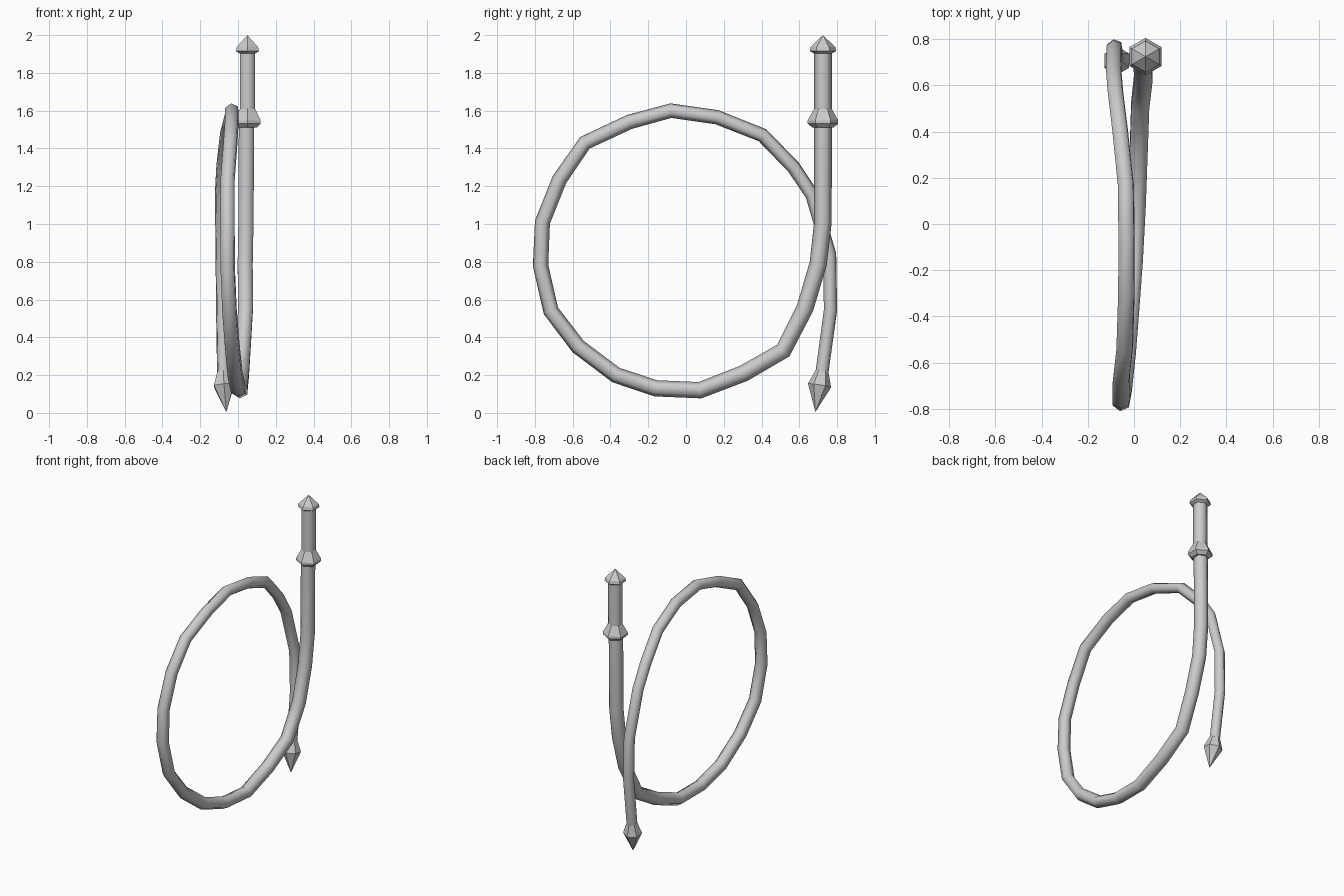
import bpy, bmesh, math
from mathutils import Vector

if "Cube" in bpy.data.objects:
    bpy.data.objects.remove(bpy.data.objects["Cube"])

SIDES = 6


def sweep(name, stations, smooth=False):
    """Sweep a hexagon along (x, y, z, radius) stations; radius 0 makes a point."""
    pts = [Vector(s[:3]) for s in stations]
    bm = bmesh.new()
    normal, prev_t, prev = Vector((0, 1, 0)), None, None
    for i, (p, s) in enumerate(zip(pts, stations)):
        a = (p - pts[i - 1]).normalized() if i else Vector()
        b = (pts[i + 1] - p).normalized() if i < len(pts) - 1 else Vector()
        t = (a + b).normalized()
        if prev_t is not None:
            normal = prev_t.rotation_difference(t) @ normal
        normal = (normal - t * normal.dot(t)).normalized()
        prev_t, side = t, t.cross(normal)
        if s[3] == 0:
            ring = [bm.verts.new(p)]
        else:
            ring = [bm.verts.new(p + s[3] * (normal * math.cos(k * math.tau / SIDES)
                                             + side * math.sin(k * math.tau / SIDES)))
                    for k in range(SIDES)]
        if prev:
            for k in range(SIDES):
                n = (k + 1) % SIDES
                quad = [prev[k % len(prev)], prev[n % len(prev)],
                        ring[n % len(ring)], ring[k % len(ring)]]
                bm.faces.new(list(dict.fromkeys(quad)))
        prev = ring
    # close open ends
    bmesh.ops.holes_fill(bm, edges=[e for e in bm.edges if e.is_boundary], sides=0)
    bmesh.ops.recalc_face_normals(bm, faces=bm.faces)
    for f in bm.faces:
        f.smooth = smooth and len(f.verts) == 4
    me = bpy.data.meshes.new(name)
    bm.to_mesh(me)
    bm.free()
    ob = bpy.data.objects.new(name, me)
    bpy.context.collection.objects.link(ob)
    return ob


HX, HY = 0.05, 0.725   # handle axis


def on_handle(profile):
    return [(HX, HY, z, r) for z, r in profile]


# Handle: pommel, grip and guard
sweep("pommel", on_handle([(2.0, 0), (1.937, 0.065), (1.915, 0.07), (1.903, 0.047)]))
sweep("grip", on_handle([(1.91, 0.047), (1.6, 0.047)]), True)
sweep("guard", on_handle([(1.61, 0.047), (1.548, 0.081), (1.532, 0.081), (1.51, 0.056)]))

# Coiled cord, tapering from the handle to the tail
path = [(0.045, 0.725, 1.52), (0.042, 0.725, 1.01), (0.038, 0.70, 0.79),
        (0.04, 0.63, 0.555), (0.027, 0.515, 0.33), (0.02, 0.307, 0.21),
        (0.012, 0.074, 0.12), (0.0, -0.16, 0.13), (-0.015, -0.37, 0.20),
        (-0.03, -0.57, 0.35), (-0.045, -0.715, 0.54), (-0.055, -0.77, 0.78),
        (-0.055, -0.76, 1.01), (-0.055, -0.67, 1.235), (-0.04, -0.535, 1.43),
        (-0.033, -0.30, 1.54), (-0.032, -0.08, 1.60), (-0.035, 0.165, 1.565),
        (-0.06, 0.405, 1.47), (-0.08, 0.57, 1.30), (-0.088, 0.667, 1.155),
        (-0.085, 0.76, 0.84), (-0.083, 0.765, 0.545), (-0.078, 0.72, 0.215)]
n = len(path) - 1
sweep("cord", [(*p, 0.047 - 0.012 * i / n) for i, p in enumerate(path)], True)

# Pointed tail tip
sweep("tail_tip", [(-0.078, 0.72, 0.22, 0.035), (-0.074, 0.707, 0.145, 0.062),
                   (-0.062, 0.685, 0.005, 0)])
